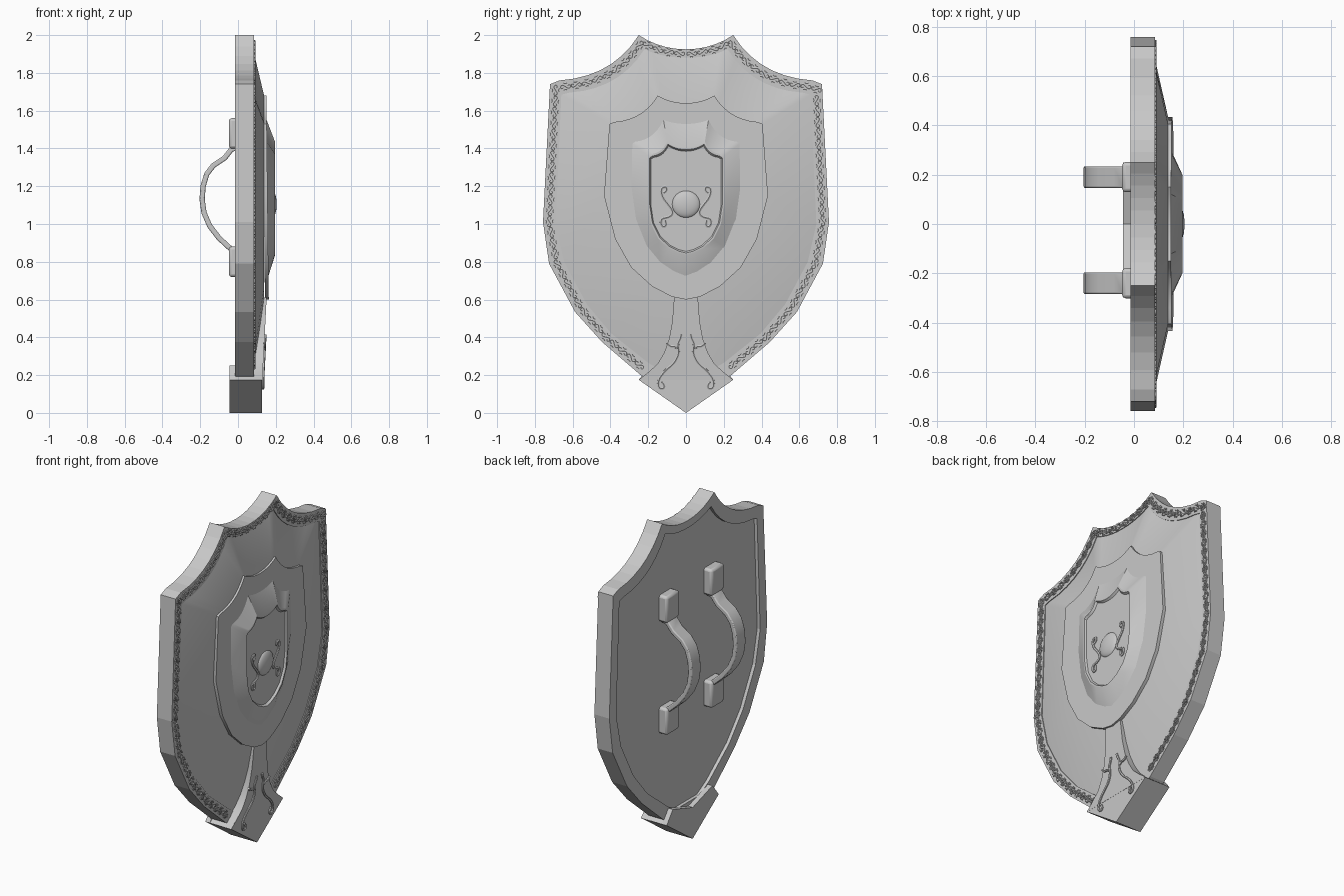
import bpy, bmesh, math
from mathutils import Vector as V

if "Cube" in bpy.data.objects:
    bpy.data.objects.remove(bpy.data.objects["Cube"])

steel = bpy.data.materials.new("steel_grey")
steel.diffuse_color = (0.58, 0.58, 0.58, 1)
steel.use_nodes = True
steel.node_tree.nodes["Principled BSDF"].inputs["Base Color"].default_value = steel.diffuse_color


def finish(ob, smooth=None, bevel=0):
    if not ob.data.materials:
        ob.data.materials.append(steel)
    bpy.ops.object.select_all(action='DESELECT')
    ob.select_set(True)
    bpy.context.view_layer.objects.active = ob
    if bevel:
        m = ob.modifiers.new("bevel", 'BEVEL')
        m.width, m.segments, m.limit_method = bevel, 2, 'ANGLE'
    if smooth:
        bpy.ops.object.shade_smooth_by_angle(angle=math.radians(smooth))
    return ob


def loft(name, rings, loop=False, smooth=None, bevel=0):
    """Bridge closed rings of points; cap the ends, or join last to first."""
    bm = bmesh.new()
    vs = [[bm.verts.new(p) for p in r] for r in rings]
    n = len(vs[0])
    for a, b in zip(vs, vs[1:] + ([vs[0]] if loop else [])):
        for i in range(n):
            j = (i + 1) % n
            bm.faces.new((a[i], a[j], b[j], b[i]))
    if not loop:
        bm.faces.new(vs[0][::-1])
        bm.faces.new(vs[-1])
    bmesh.ops.recalc_face_normals(bm, faces=bm.faces)
    me = bpy.data.meshes.new(name)
    bm.to_mesh(me)
    bm.free()
    ob = bpy.data.objects.new(name, me)
    bpy.context.collection.objects.link(ob)
    return finish(ob, smooth, bevel)


def strokes(name, paths, radius):
    """Raised scrollwork from rounded wires."""
    cu = bpy.data.curves.new(name, 'CURVE')
    cu.dimensions = '3D'
    cu.bevel_depth, cu.bevel_resolution, cu.resolution_u = radius, 1, 3
    cu.use_fill_caps = True
    for path in paths:
        s = cu.splines.new('NURBS')
        s.points.add(len(path) - 1)
        for p, co in zip(s.points, path):
            p.co = (*co, 1)
        s.use_endpoint_u, s.order_u = True, 3
    ob = bpy.data.objects.new(name, cu)
    bpy.context.collection.objects.link(ob)
    finish(ob)
    bpy.ops.object.convert(target='MESH')
    return finish(bpy.context.view_layer.objects.active, 40)


def bez(a, c, b, n):
    return [a * (1 - t) ** 2 + c * 2 * t * (1 - t) + b * t * t for t in (i / n for i in range(n))]


def outline(keys):
    """Full heater outline (y, z): two scallops on top, then a polygonal side."""
    k = [V(p) for p in keys]
    top, peak, sh = k[:3]
    half = bez(top, V((peak.x * .55, top.y)), peak, 5)
    ctrl = V((peak.x + .33 * (sh.x - peak.x), sh.y + .08 * (peak.y - sh.y)))
    half += bez(peak, ctrl, sh, 7) + k[2:]
    return half + [V((-p.x, p.y)) for p in half[-2:0:-1]]


def at(ol, x, tilt=0):
    return [V((x + tilt * (1.68 - p.y), p.x, p.y)) for p in ol]


outer = outline([(0, 1.925), (.25, 2), (.67, 1.76), (.72, 1.74), (.757, 1.01), (.725, .79),
                 (.587, .534), (.444, .375), (.24, .2), (0, .06)])
inner = outline([(0, 1.88), (.22, 1.925), (.62, 1.695), (.66, 1.685), (.69, 1.0), (.645, .8),
                 (.525, .575), (.395, .42), (.2, .265), (0, .15)])
mid = outline([(0, 1.64), (.15, 1.68), (.38, 1.54), (.405, 1.53), (.434, 1.15), (.375, .92),
               (.29, .77), (.18, .67), (.075, .615), (0, .6)])
boss = outline([(0, 1.535), (.12, 1.555), (.275, 1.44), (.29, 1.43), (.3, 1.2), (.28, 1.03),
                (.22, .87), (.14, .77), (.06, .715), (0, .69)])
crown = outline([(0, 1.405), (.1, 1.435), (.185, 1.37), (.2, 1.36), (.2, 1.1), (.185, 1.0),
                 (.145, .92), (.09, .87), (.04, .845), (0, .835)])


def shrink(ol, f):
    return [V((p.x * f, 1.12 + (p.y - 1.12) * f)) for p in ol]


# main shell
loft("rim", [at(outer, -.015), at(outer, .085), at(inner, .085), at(inner, -.015)], loop=True)
loft("body", [at(inner, .005), at(inner, .08), at(mid, .138)], smooth=25)
loft("middle_plate", [at(mid, .13, .012), at(mid, .15, .012)], smooth=25)
loft("boss", [at(boss, .14), at(boss, .15), at(crown, .196), at(shrink(crown, .96), .196),
              at(shrink(crown, .93), .184)], smooth=25)

# central dome and its scrolls
bpy.ops.mesh.primitive_uv_sphere_add(segments=24, ring_count=12, radius=1, location=(.18, 0, 1.105))
dome = bpy.context.object
dome.name = "dome"
dome.scale = (.025, .075, .072)
finish(dome, 60)
s_path = [(.11, 1.02), (.10, .99), (.13, .985), (.135, 1.03), (.09, 1.035), (.065, 1.06), (.09, 1.1),
          (.125, 1.14), (.135, 1.19), (.105, 1.2), (.1, 1.175), (.12, 1.165)]
strokes("boss_scrolls", [[(.185, m * y, z) for y, z in s_path] for m in (1, -1)], .008)

# bottom tip block wrapping the rim, with a back flange
tip = [(0, 0), (.25, .175), (.2, .215), (-.2, .215), (-.25, .175)]
loft("tip_block", [[V((x, y, z)) for y, z in tip] for x in (-.015, .128)])
flange = [(0, 0), (.25, .175), (.19, .25), (0, .19), (-.19, .25), (-.25, .175)]
loft("tip_back", [[V((x, y, z)) for y, z in flange] for x in (-.045, -.014)])


# stem rising from the tip to the middle plate
def stem_x(z):
    return .129 + max(0, z - .175) * .052


rows = [(.25, .174), (.2, .215), (.15, .26), (.115, .32), (.09, .39), (.073, .48), (.063, .61)]
loft("stem", [[V((.06, -w, z)), V((.06, w, z)), V((stem_x(z), w, z)), V((stem_x(z), -w, z))]
              for w, z in rows], smooth=25)
vine = [(.13, .165), (.112, .15), (.12, .125), (.148, .135), (.145, .18), (.11, .225), (.06, .265),
        (.035, .32), (.045, .37), (.03, .39), (.025, .415)]
leaf = [(.045, .34), (.06, .355), (.085, .35), (.1, .37)]
strokes("stem_scrolls", [[(stem_x(z) + .003, m * y, z) for y, z in p]
                         for m in (1, -1) for p in (vine, leaf)], .007)

# scrollwork around the rim: alternating S curls along its centre line
motif = [(-.012, .004), (-.02, .012), (-.028, .002), (-.018, -.012), (0, 0),
         (.018, .014), (.03, .002), (.02, -.012), (.012, -.003)]
sprig = [(-.012, .019), (.0, .012), (.008, .02)]
line = [(a + b) / 2 for a, b in zip(outer, inner)]
paths, carry, k = [], 0.03, 0
for a, b in zip(line, line[1:] + line[:1]):
    d = b - a
    length = d.length
    d = d.normalized()
    n = V((-d.y, d.x))
    while carry < length:
        c = a + d * carry
        if c.y > .25:
            m = 1 if k % 2 else -1
            for shape in (motif, sprig, [(-t, -u) for t, u in sprig]):
                pts = [c + d * t + n * (u * m) for t, u in shape]
                paths.append([(.087, p.x, p.y) for p in pts])
        k += 1
        carry += .058
    carry -= length
strokes("rim_scrollwork", paths, .0045)

# two arm straps on the back, each with a pad at both ends
arc = [(.0, 1.405), (-.035, 1.395), (-.07, 1.35), (-.13, 1.31), (-.165, 1.265), (-.185, 1.2),
       (-.19, 1.13), (-.18, 1.06), (-.15, .99), (-.1, .925), (-.04, .87), (.0, .84)]
for side, yc in (("left", .19), ("right", -.24)):
    rings = []
    for i, p in enumerate(arc):
        t = (V(arc[min(i + 1, len(arc) - 1)]) - V(arc[max(i - 1, 0)])).normalized()
        n = V((-t.y, t.x)) * .014
        rings.append([V((p[0] + s * n.x, yc + w, p[1] + s * n.y))
                      for s, w in ((-1, -.044), (-1, .044), (1, .044), (1, -.044))])
    loft(side + "_handle", rings, smooth=35, bevel=.006)
    for end, z0 in (("upper", 1.4), ("lower", .72)):
        loft(f"{side}_{end}_pad", [[V((x, yc + w, z)) for w, z in
             ((-.061, z0), (.061, z0), (.061, z0 + .16), (-.061, z0 + .16))]
             for x in (-.048, .02)], smooth=35, bevel=.014)
